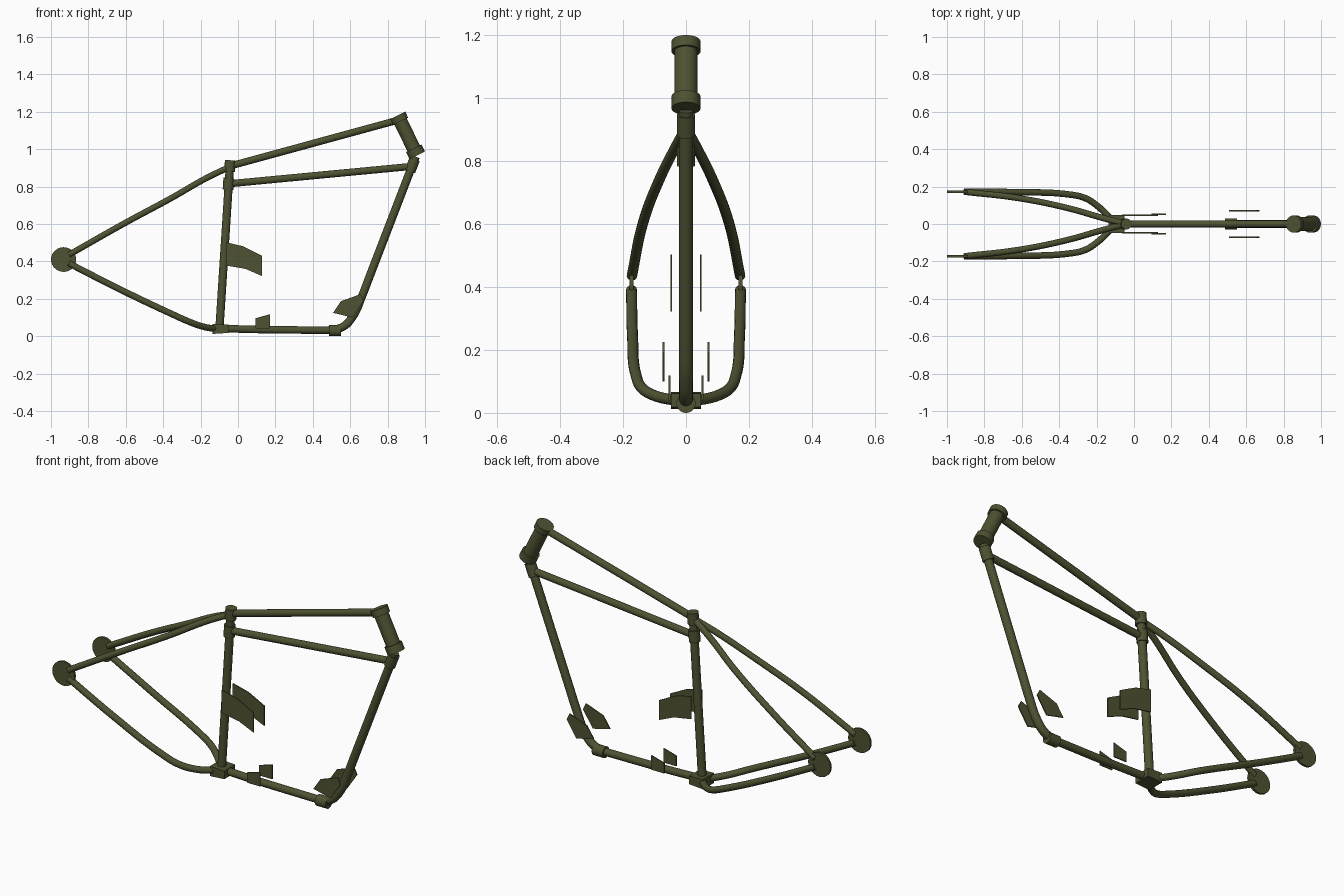
import bpy, bmesh, math
from mathutils import Vector

if "Cube" in bpy.data.objects:
    bpy.data.objects.remove(bpy.data.objects["Cube"])

olive = bpy.data.materials.new("olive_paint")
olive.diffuse_color = (0.078, 0.084, 0.032, 1)
olive.use_nodes = True
olive.node_tree.nodes["Principled BSDF"].inputs["Base Color"].default_value = olive.diffuse_color


def finish(name, mesh):
    mesh.materials.clear()
    mesh.materials.append(olive)
    mesh.shade_smooth()
    mesh.set_sharp_from_angle(angle=math.radians(40))
    ob = bpy.data.objects.new(name, mesh)
    bpy.context.collection.objects.link(ob)
    return ob


def tube(name, pts, r):
    """Round tube swept along a smooth path."""
    cu = bpy.data.curves.new(name, 'CURVE')
    cu.dimensions = '3D'
    cu.bevel_depth = r
    cu.bevel_resolution = 6
    cu.use_fill_caps = True
    cu.resolution_u = 10 if len(pts) > 2 else 1
    sp = cu.splines.new('BEZIER')
    sp.bezier_points.add(len(pts) - 1)
    for bp, p in zip(sp.bezier_points, pts):
        bp.co = p
        bp.handle_left_type = bp.handle_right_type = 'AUTO'
    tmp = bpy.data.objects.new(name + "_path", cu)
    bpy.context.collection.objects.link(tmp)
    dg = bpy.context.evaluated_depsgraph_get()
    mesh = bpy.data.meshes.new_from_object(tmp.evaluated_get(dg))
    bpy.data.objects.remove(tmp)
    return finish(name, mesh)


def cylinder(name, a, b, r, seg=32):
    """Capped cylinder between two points."""
    a, b = Vector(a), Vector(b)
    bm = bmesh.new()
    bmesh.ops.create_cone(bm, cap_ends=True, segments=seg, radius1=r, radius2=r,
                          depth=(b - a).length)
    rot = (b - a).to_track_quat('Z', 'Y').to_matrix()
    for v in bm.verts:
        v.co = rot @ v.co + (a + b) / 2
    mesh = bpy.data.meshes.new(name)
    bm.to_mesh(mesh)
    bm.free()
    return finish(name, mesh)


def collar(name, centre, axis, length, r):
    c, d = Vector(centre), Vector(axis).normalized() * length / 2
    return cylinder(name, c - d, c + d, r)


def plate(name, outline, y, t):
    """Flat plate from an xz outline, thickened along y."""
    bm = bmesh.new()
    f = bm.faces.new([bm.verts.new((x, y - t / 2, z)) for x, z in outline])
    ext = bmesh.ops.extrude_face_region(bm, geom=[f])
    for v in ext["geom"]:
        if isinstance(v, bmesh.types.BMVert):
            v.co.y += t
    bmesh.ops.recalc_face_normals(bm, faces=bm.faces)
    mesh = bpy.data.meshes.new(name)
    bm.to_mesh(mesh)
    bm.free()
    return finish(name, mesh)


# Steering head with its two cups
top, low = Vector((0.853, 0, 1.18)), Vector((0.958, 0, 0.967))
d = (low - top).normalized()
cylinder("head_tube", top + d * 0.01, low - d * 0.01, 0.037)
cylinder("head_cup_upper", top, top + d * 0.035, 0.046)
cylinder("head_cup_lower", low - d * 0.042, low, 0.046)

# Centre-line tubes
seat_top, seat_low = (-0.042, 0, 0.93), (-0.1, 0, 0.03)
tube("top_tube", [(-0.05, 0, 0.908), (0.862, 0, 1.157)], 0.019)
tube("tank_tube", [(-0.05, 0, 0.815), (0.93, 0, 0.908)], 0.019)
tube("seat_tube", [seat_top, seat_low], 0.022)
tube("down_tube", [(0.95, 0, 0.96), (0.80, 0, 0.57), (0.70, 0, 0.31), (0.663, 0, 0.214),
                   (0.615, 0, 0.108), (0.56, 0, 0.05), (0.49, 0, 0.033)], 0.022)
tube("bottom_tube", [(-0.1, 0, 0.042), (0.1, 0, 0.036), (0.52, 0, 0.032)], 0.02)

# Lugs at the joints
seat_axis = Vector(seat_top) - Vector(seat_low)
collar("seat_lug_upper", (-0.043, 0, 0.91), seat_axis, 0.062, 0.029)
collar("seat_lug_lower", (-0.051, 0, 0.815), seat_axis, 0.062, 0.029)
collar("down_tube_lug", (0.932, 0, 0.914), (0.272, 0, 0.706), 0.07, 0.029)
collar("bottom_lug", (0.518, 0, 0.03), (1, 0, 0.0), 0.065, 0.03)
plate("rear_lug", [(-0.137, 0.012), (-0.05, 0.018), (-0.05, 0.062), (-0.137, 0.066)],
      0, 0.095)

disc = [(-0.9325 + 0.0675 * math.cos(k * math.tau / 28),
         0.41 + 0.066 * math.sin(k * math.tau / 28)) for k in range(28)]

for s, side in ((-1, "right"), (1, "left")):
    # Rear stays
    tube("seat_stay_" + side,
         [(x, s * y, z) for x, y, z in
          [(-0.045, 0.0, 0.905), (-0.17, 0.033, 0.845), (-0.354, 0.085, 0.74),
           (-0.61, 0.137, 0.602), (-0.905, 0.172, 0.435)]], 0.0165)
    tube("chain_stay_" + side,
         [(x, s * y, z) for x, y, z in
          [(-0.1, 0.0, 0.04), (-0.145, 0.05, 0.043), (-0.2, 0.1, 0.055),
           (-0.26, 0.138, 0.077), (-0.35, 0.158, 0.117), (-0.63, 0.17, 0.25),
           (-0.905, 0.173, 0.39)]], 0.0175)
    # Axle plate and engine mounts
    plate("axle_plate_" + side, disc, s * 0.173, 0.012)
    plate("seat_tube_mount_" + side,
          [(-0.064, 0.503), (0.03, 0.48), (0.128, 0.43), (0.128, 0.322),
           (0.04, 0.36), (-0.064, 0.378)], s * 0.047, 0.006)
    plate("bottom_mount_" + side,
          [(0.094, 0.096), (0.172, 0.118), (0.172, 0.04), (0.094, 0.04)], s * 0.052, 0.006)
    plate("front_mount_" + side,
          [(0.508, 0.125), (0.55, 0.187), (0.655, 0.225), (0.672, 0.19), (0.612, 0.1)],
          s * 0.071, 0.006)
